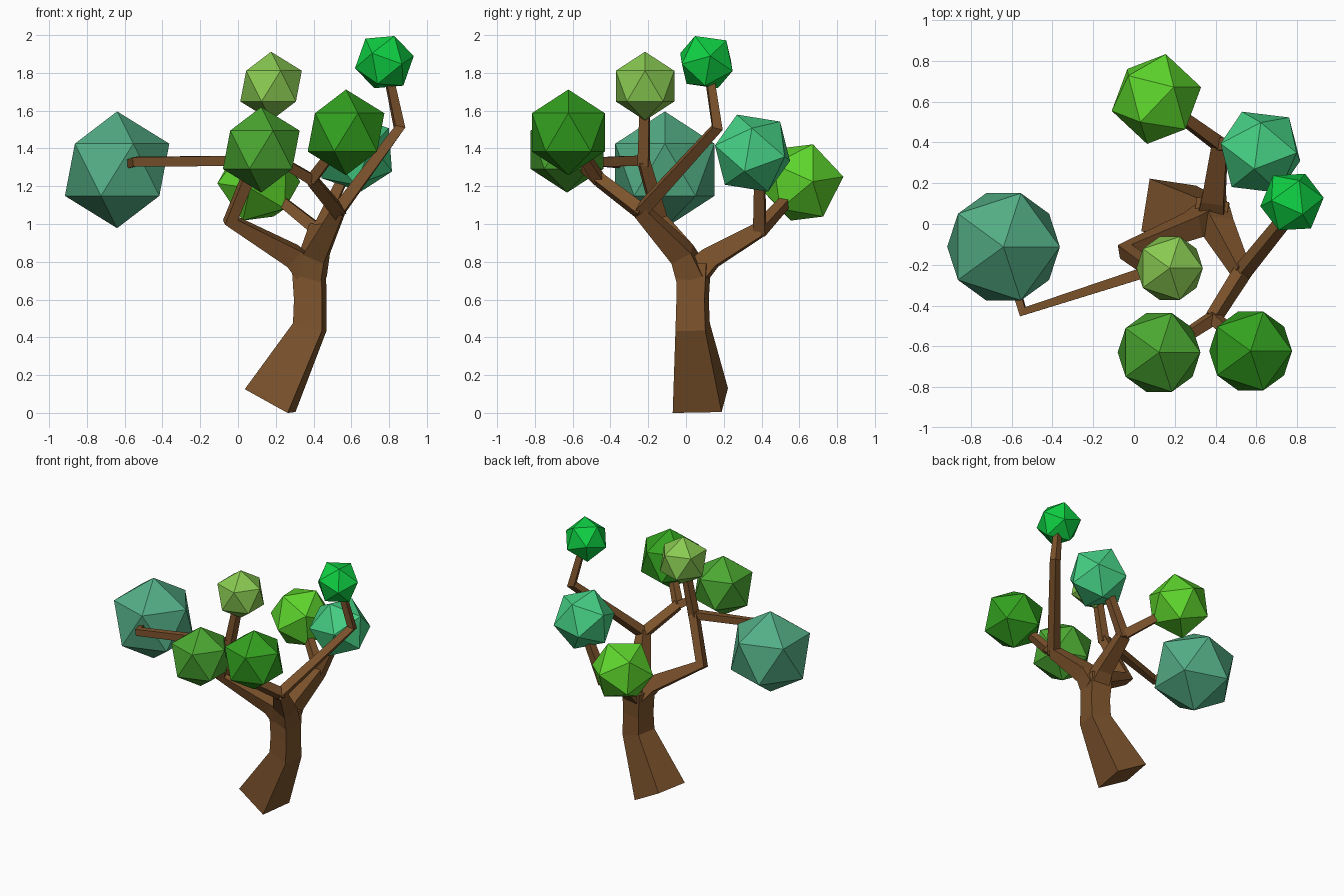
import bpy, bmesh
from math import radians
from mathutils import Vector, Euler

if "Cube" in bpy.data.objects:
    bpy.data.objects.remove(bpy.data.objects["Cube"])


def material(name, rgb):
    m = bpy.data.materials.new(name)
    m.diffuse_color = [(c / 255) ** 2.2 for c in rgb] + [1]
    m.use_nodes = True
    m.node_tree.nodes["Principled BSDF"].inputs["Base Color"].default_value = m.diffuse_color
    return m


def finish(bm, name, mat):
    bmesh.ops.recalc_face_normals(bm, faces=bm.faces)
    me = bpy.data.meshes.new(name)
    bm.to_mesh(me)
    bm.free()
    me.materials.append(mat)
    ob = bpy.data.objects.new(name, me)
    bpy.context.collection.objects.link(ob)
    return ob


def limb(name, path, u=(0.15, 1, 0)):
    """Tapered four-sided tube; path holds (x, y, z, half width)."""
    bm = bmesh.new()
    pts = [Vector(p[:3]) for p in path]
    u = Vector(u)
    rings = []
    for i, p in enumerate(pts):
        t = Vector()
        if i > 0:
            t += (p - pts[i - 1]).normalized()
        if i < len(pts) - 1:
            t += (pts[i + 1] - p).normalized()
        t.normalize()
        u = (u - t * u.dot(t)).normalized()
        v = t.cross(u)
        r = path[i][3]
        rings.append([bm.verts.new(p + r * (a * u + b * v))
                      for a, b in ((1, 1), (-1, 1), (-1, -1), (1, -1))])
    for a, b in zip(rings, rings[1:]):
        for k in range(4):
            bm.faces.new((a[k], a[(k + 1) % 4], b[(k + 1) % 4], b[k]))
    bm.faces.new(rings[0])
    bm.faces.new(rings[-1])
    return finish(bm, name, bark)


def foliage(name, loc, r, rgb, tilt=(0, 0, 0)):
    bm = bmesh.new()
    bmesh.ops.create_icosphere(bm, subdivisions=1, radius=r)
    ob = finish(bm, name, material(name + "_green", rgb))
    ob.location = loc
    ob.rotation_euler = Euler([radians(a) for a in tilt])


bark = material("bark", (124, 84, 48))

# Leaning trunk
limb("trunk", [(.17, .076, .065, .131), (.38, .035, .455, .08),
               (.382, .035, .6, .075), (.375, .04, .79, .08)])

# Left bough, then its two twigs
left_fork = (.09, -.225, 1.335)
limb("left_bough", [(.385, .04, .73, .07), (.29, -.005, .83, .055),
                    (-.04, -.135, 1.02, .036), (*left_fork, .03)])
limb("left_twig", [(*left_fork, .027), (-.545, -.43, 1.33, .025),
                   (-.60, -.25, 1.31, .02)])
limb("upper_twig", [(.085, -.225, 1.31, .029), (.17, -.215, 1.73, .024)])

# Right front bough, its long right twig and the front fork
limb("right_bough", [(.385, .03, .72, .072), (.415, -.02, .84, .06),
                     (.53, -.24, 1.07, .036)])
limb("right_twig", [(.52, -.25, 1.055, .033), (.855, .165, 1.51, .027),
                    (.785, .115, 1.84, .02)])
front_fork = (.39, -.46, 1.235)
limb("front_bough", [(.535, -.23, 1.06, .034), (*front_fork, .03)])
limb("front_left_twig", [(*front_fork, .028), (.13, -.63, 1.39, .022)])
limb("front_right_twig", [(*front_fork, .028), (.575, -.62, 1.48, .022)])

# Back bough and its two twigs
back_fork = (.42, .39, .97)
limb("back_bough", [(.38, .04, .73, .07), (.39, .13, .82, .055),
                    (*back_fork, .038)])
limb("back_left_twig", [(*back_fork, .032), (.12, .61, 1.21, .023)])
limb("back_right_twig", [(.42, .39, .95, .032), (.61, .39, 1.36, .024)])

# Foliage balls
foliage("left_foliage", (-.64, -.112, 1.287), .309, (84, 172, 132))
foliage("front_left_foliage", (.123, -.63, 1.393), .227, (76, 166, 52))
foliage("front_right_foliage", (.572, -.623, 1.485), .227, (54, 160, 36))
foliage("upper_foliage", (.175, -.217, 1.73), .182, (136, 200, 82))
foliage("back_left_foliage", (.11, .613, 1.22), .227, (94, 212, 48), (-11, 25, 10))
foliage("back_right_foliage", (.62, .352, 1.375), .222, (72, 208, 132), (20, -12, 10))
foliage("right_foliage", (.775, .108, 1.857), .16, (22, 206, 68), (28, 12, 20))
